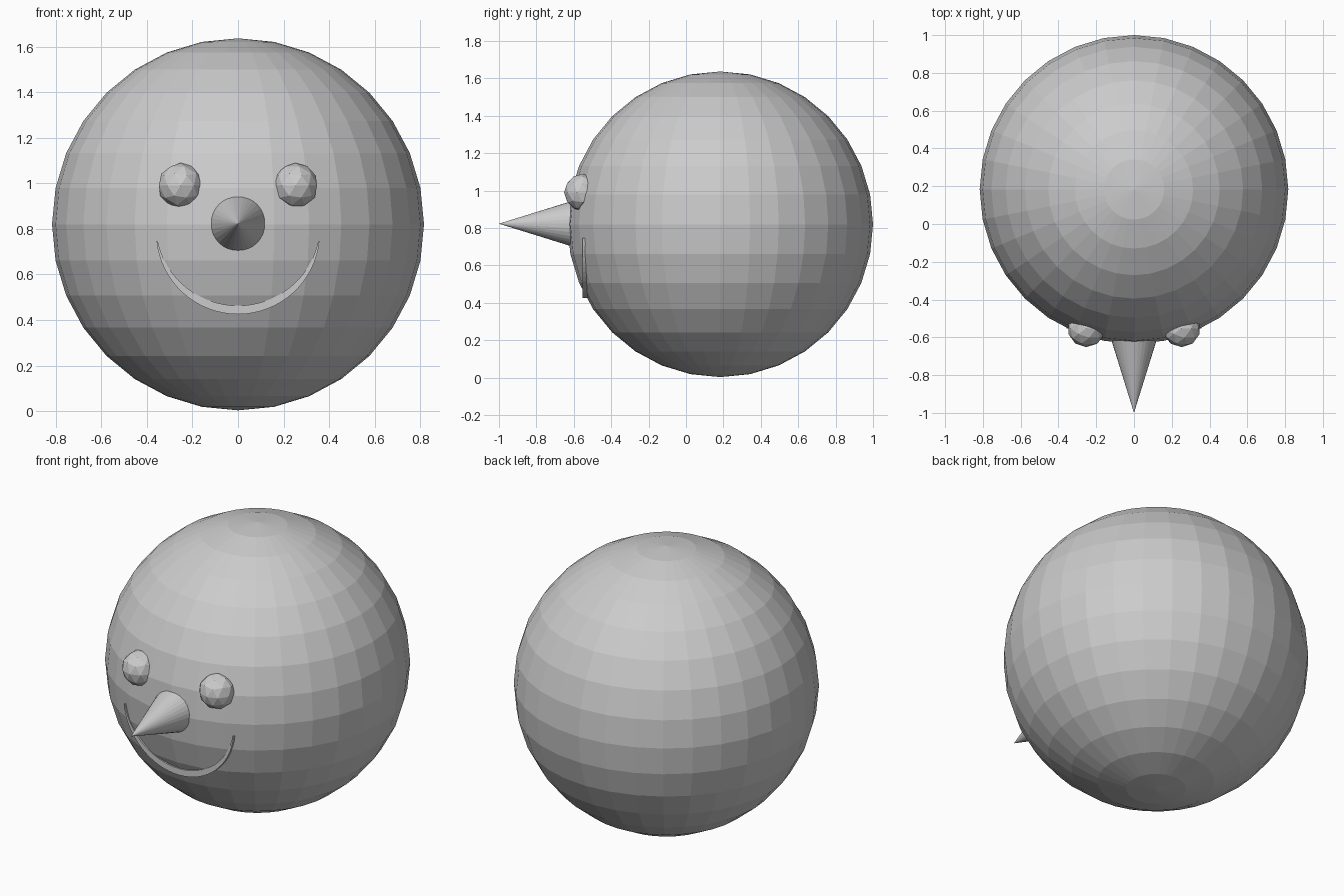
import bpy, bmesh, math

if "Cube" in bpy.data.objects:
    bpy.data.objects.remove(bpy.data.objects["Cube"])

C = (0, 0.183, 0.82)   # head centre
R = 0.817

# Round head
bpy.ops.mesh.primitive_uv_sphere_add(segments=32, ring_count=16, radius=R, location=C)
bpy.context.object.name = "head"

# Low-poly eyes, half sunk into the head
for side, name in ((-1, "left_eye"), (1, "right_eye")):
    bpy.ops.mesh.primitive_ico_sphere_add(subdivisions=2, radius=0.1,
                                          location=(side * 0.252, -0.552, 0.99))
    bpy.context.object.name = name

# Pointed nose, its base buried in the head
tip, base = -1.0, -0.6
slope = 0.116 / 0.373
bpy.ops.mesh.primitive_cone_add(vertices=32, radius1=(base - tip) * slope, radius2=0,
                                depth=base - tip, location=(0, (tip + base) / 2, 0.823),
                                rotation=(math.pi / 2, 0, 0))
bpy.context.object.name = "nose"

# Smile: flat crescent, widest at the bottom, extruded back into the head
def smile(name, radius, cz, width, y_front, y_back, steps=32):
    bm = bmesh.new()
    rows = []
    start = math.radians(186)
    sweep = math.radians(168)
    for i in range(steps + 1):
        t = i / steps
        a = start + sweep * t
        inner = radius - 0.005 - (width - 0.005) * math.sin(math.pi * t)
        rows.append([bm.verts.new((r * math.cos(a), y, cz + r * math.sin(a)))
                     for r, y in ((radius, y_front), (inner, y_front),
                                  (inner, y_back), (radius, y_back))])
    for p, q in zip(rows, rows[1:]):
        for k in range(4):
            n = (k + 1) % 4
            bm.faces.new((p[k], p[n], q[n], q[k]))
    bm.faces.new(rows[0])
    bm.faces.new(rows[-1])
    bmesh.ops.recalc_face_normals(bm, faces=bm.faces)
    mesh = bpy.data.meshes.new(name)
    bm.to_mesh(mesh)
    bm.free()
    bpy.context.collection.objects.link(bpy.data.objects.new(name, mesh))

smile("mouth", 0.36, 0.785, 0.038, -0.554, -0.5)
